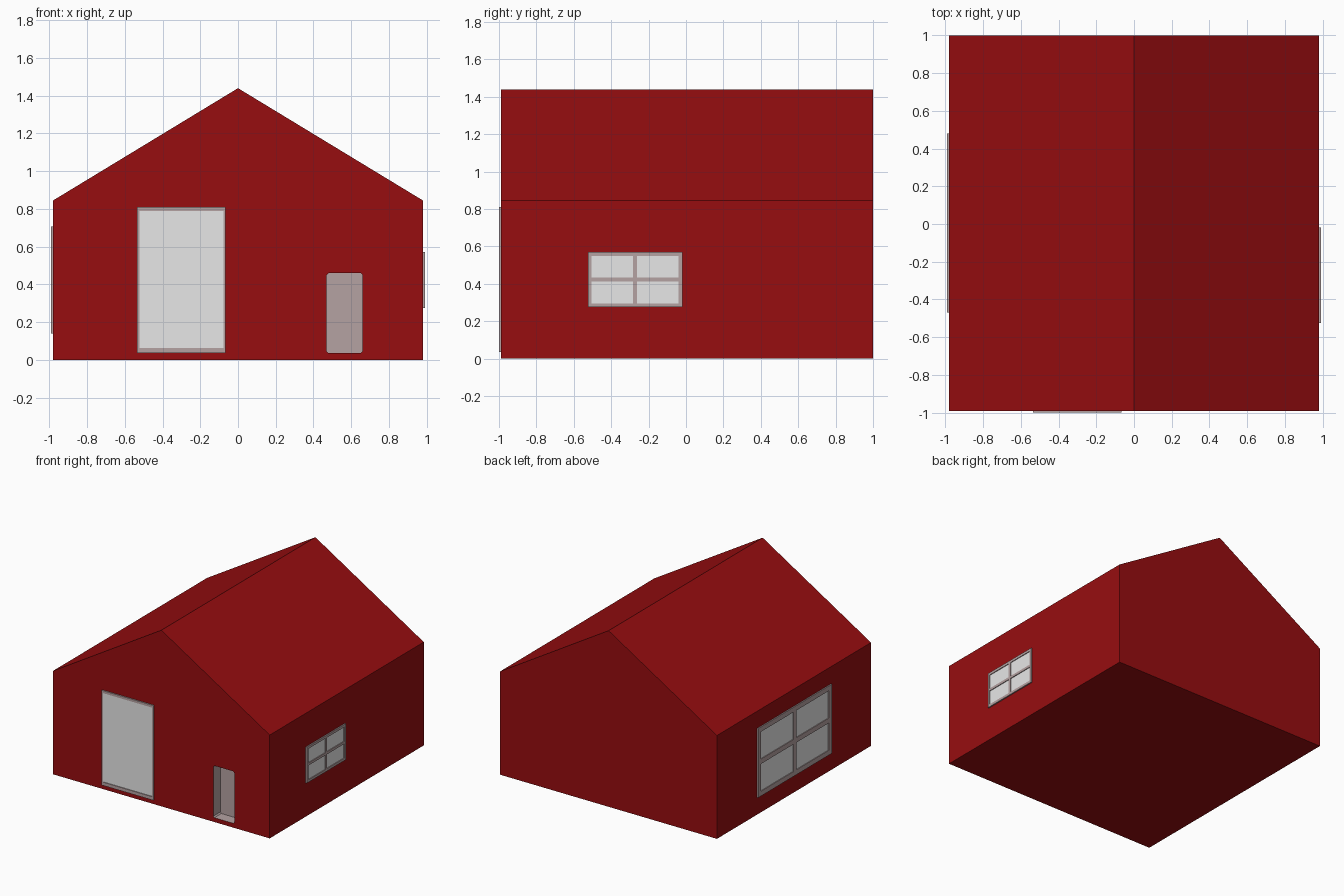
import bpy, bmesh, math
from mathutils import Matrix, Vector

if "Cube" in bpy.data.objects:
    bpy.data.objects.remove(bpy.data.objects["Cube"])


def material(name, rgb):
    m = bpy.data.materials.new(name)
    m.diffuse_color = (*rgb, 1)
    m.use_nodes = True
    m.node_tree.nodes["Principled BSDF"].inputs["Base Color"].default_value = m.diffuse_color
    return m


RED = material("barn red", (0.31, 0.004, 0.005))
TRIM = material("warm grey trim", (0.46, 0.36, 0.36))
PANE = material("pale grey pane", (0.8, 0.8, 0.8))


def make_object(name, bm, mats):
    me = bpy.data.meshes.new(name)
    bm.to_mesh(me)
    bm.free()
    for m in mats:
        me.materials.append(m)
    ob = bpy.data.objects.new(name, me)
    bpy.context.collection.objects.link(ob)
    return ob


def prism(name, outline, y0, y1, mats, index=0):
    """Extrude an x-z outline from y0 to y1."""
    bm = bmesh.new()
    face = bm.faces.new([bm.verts.new((x, y0, z)) for x, z in outline])
    new = bmesh.ops.extrude_face_region(bm, geom=[face], use_keep_orig=True)["geom"]
    bmesh.ops.translate(bm, vec=(0, y1 - y0, 0),
                        verts=[g for g in new if isinstance(g, bmesh.types.BMVert)])
    bmesh.ops.recalc_face_normals(bm, faces=bm.faces)
    for f in bm.faces:
        f.material_index = index
    return make_object(name, bm, mats)


def panel(name, us, vs, loc, turn):
    """Framed plate: odd grid cells become panes set into the frame."""
    bm = bmesh.new()
    grid = [[bm.verts.new((u, v, 0.01)) for u in us] for v in vs]
    panes = []
    for j in range(len(vs) - 1):
        for i in range(len(us) - 1):
            f = bm.faces.new((grid[j][i], grid[j][i + 1],
                              grid[j + 1][i + 1], grid[j + 1][i]))
            if i % 2 and j % 2:
                panes.append(f)
    rim = [e for e in bm.edges if e.is_boundary]
    new = bmesh.ops.extrude_edge_only(bm, edges=rim)["geom"]
    bmesh.ops.translate(bm, vec=(0, 0, -0.01),
                        verts=[g for g in new if isinstance(g, bmesh.types.BMVert)])
    for f in bmesh.ops.extrude_discrete_faces(bm, faces=panes)["faces"]:
        f.material_index = 1
        bmesh.ops.translate(bm, vec=(0, 0, -0.006), verts=f.verts)
    ob = make_object(name, bm, [TRIM, PANE])
    ob.matrix_world = (Matrix.Translation(Vector(loc))
                       @ Matrix.Rotation(math.radians(turn), 4, 'Z')
                       @ Matrix.Rotation(math.radians(90), 4, 'X'))
    return ob


def window(name, width, height, loc, turn):
    us = [(t - 0.5) * width for t in (0, 0.04, 0.48, 0.52, 0.96, 1)]
    vs = [(t - 0.5) * height for t in (0, 0.07, 0.465, 0.535, 0.93, 1)]
    return panel(name, us, vs, loc, turn)


# House body with gabled roof
body = prism("house_body", [(-0.98, 0), (0.98, 0), (0.98, 0.845), (0, 1.44), (-0.98, 0.845)],
             -0.99, 1.0, [RED, TRIM])

# Small doorway recess with clipped corners
l, r, b, t, c = 0.47, 0.66, 0.035, 0.46, 0.01
cutter = prism("doorway_cutter",
               [(l + c, b), (r - c, b), (r, b + c), (r, t - c),
                (r - c, t), (l + c, t), (l, t - c), (l, b + c)],
               -1.05, -0.90, [RED, TRIM], 1)
cutter.hide_render = True
cutter.hide_viewport = True
cut = body.modifiers.new("doorway", 'BOOLEAN')
cut.operation = 'DIFFERENCE'
cut.solver = 'EXACT'
cut.object = cutter

# Large front door
panel("front_door", [-0.535, -0.523, -0.078, -0.065], [0.035, 0.062, 0.79, 0.81],
      (0, -0.99, 0), 0)

# Side windows
window("right_window", 0.505, 0.295, (0.98, -0.272, 0.423), 90)
window("left_window", 0.95, 0.565, (-0.98, 0.005, 0.423), -90)
